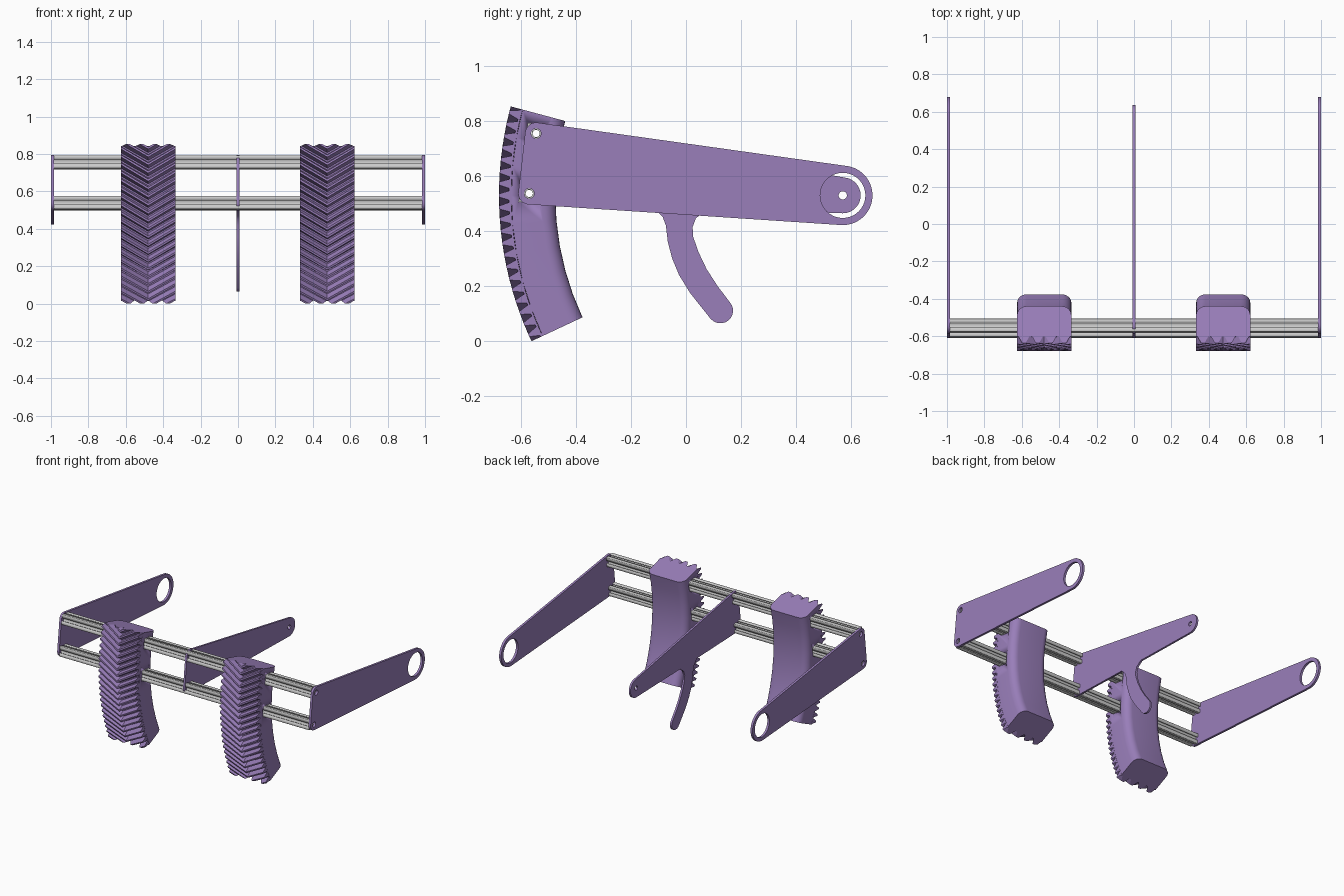
import bpy, bmesh, math
from mathutils import Matrix, Vector
from mathutils.geometry import convex_hull_2d

if "Cube" in bpy.data.objects:
    bpy.data.objects.remove(bpy.data.objects["Cube"])

PIVOT = (0.57, 0.53)                          # swing axis in (y, z)
RODS = [(-0.545, 0.755), (-0.57, 0.537)]      # rod axes in (y, z)
TILT = -math.atan2(0.025, 0.218)
HALF_W = 0.145
R_BACK, R_BASE, R_ROOT, R_TIP = 1.045, 1.205, 1.213, 1.25
A0, A1 = math.radians(-25.1), math.radians(15)

purple = bpy.data.materials.new("purple")
purple.diffuse_color = (0.32, 0.21, 0.49, 1)
purple.use_nodes = True
purple.node_tree.nodes["Principled BSDF"].inputs["Base Color"].default_value = purple.diffuse_color


def add(name, mesh, mat=None):
    ob = bpy.data.objects.new(name, mesh)
    bpy.context.collection.objects.link(ob)
    if mat:
        mesh.materials.append(mat)
    return ob


def circle(c, r, n=32):
    return [(c[0] + r * math.cos(2 * math.pi * i / n),
             c[1] + r * math.sin(2 * math.pi * i / n)) for i in range(n)]


def sheet(name, loops, x0, x1, mat=None):
    """Extrude (y, z) loops along x; inner loops become holes."""
    cu = bpy.data.curves.new(name, 'CURVE')
    cu.dimensions, cu.fill_mode, cu.extrude = '2D', 'BOTH', (x1 - x0) / 2
    for loop in loops:
        sp = cu.splines.new('POLY')
        sp.points.add(len(loop) - 1)
        for p, (a, b) in zip(sp.points, loop):
            p.co = (a, b, 0, 1)
        sp.use_cyclic_u = True
    tmp = bpy.data.objects.new("tmp", cu)
    bpy.context.collection.objects.link(tmp)
    bpy.context.view_layer.update()
    dg = bpy.context.evaluated_depsgraph_get()
    me = bpy.data.meshes.new_from_object(tmp.evaluated_get(dg))
    bpy.data.objects.remove(tmp)
    mid = (x0 + x1) / 2
    me.transform(Matrix(((0, 0, 1, mid), (1, 0, 0, 0), (0, 1, 0, 0), (0, 0, 0, 1))))
    bm = bmesh.new()
    bm.from_mesh(me)
    bmesh.ops.remove_doubles(bm, verts=bm.verts, dist=1e-5)
    bmesh.ops.recalc_face_normals(bm, faces=bm.faces)
    bm.to_mesh(me)
    bm.free()
    return add(name, me, mat)


def arm_outline(end_r):
    pts = circle(RODS[0], 0.04) + circle(RODS[1], 0.04) + circle(PIVOT, end_r, 64)
    hull = [pts[i] for i in convex_hull_2d([Vector(p) for p in pts])]
    return sorted(hull, key=lambda p: math.atan2(p[1] - 0.6, p[0]))


# side arms
rod_holes = [circle(c, 0.018) for c in RODS]
for name, x0 in (("left_arm", -1.0), ("right_arm", 0.984)):
    sheet(name, [arm_outline(0.108), circle(PIVOT, 0.082, 64)] + rod_holes,
          x0, x0 + 0.016, purple)

# centre arm with curved lever hanging from its lower edge
lever = [(-0.115, 0.482), (-0.085, 0.452), (-0.073, 0.42), (-0.066, 0.36), (-0.05, 0.30),
         (-0.025, 0.24), (0.015, 0.175), (0.088, 0.083)]
lever += [(0.125 + 0.046 * math.cos(a), 0.111 + 0.046 * math.sin(a))
          for a in [math.radians(220 + 180 * i / 12) for i in range(1, 13)]]
lever += [(0.115, 0.20), (0.075, 0.262), (0.045, 0.325), (0.026, 0.38), (0.024, 0.415),
          (0.036, 0.447), (0.075, 0.477)]
outline = arm_outline(0.065)
k = next(i for i in range(len(outline) - 1)
         if outline[i][0] < -0.3 and outline[i + 1][0] > 0.3)
outline[k + 1:k + 1] = lever
sheet("centre_arm", [outline, circle(PIVOT, 0.015)] + rod_holes, -0.007, 0.007, purple)

# slotted cross rods
side = [(-3, 10), (-3, 8.2), (-5.5, 8.2), (-5.5, 6.8), (-3.2, 4.5), (3.2, 4.5),
        (5.5, 6.8), (5.5, 8.2), (3, 8.2), (3, 10), (9.5, 10), (10, 9.5)]
cutters = []
for name, c in zip(("upper_rod", "lower_rod"), RODS):
    def place(p, turn=0.0):
        a, s = TILT + turn, 0.0035
        return (c[0] + s * (p[0] * math.cos(a) - p[1] * math.sin(a)),
                c[1] + s * (p[0] * math.sin(a) + p[1] * math.cos(a)))
    prof = [place(p, -q * math.pi / 2) for q in range(4) for p in side]
    sheet(name, [prof, circle(c, 0.013)], -0.985, 0.985)
    box = [place(p) for p in ((-10, -10), (10, -10), (10, 10), (-10, 10))]
    cut = sheet(name + "_cutter", [box], -0.9, 0.9)
    cut.hide_render = True
    cut.hide_viewport = False
    cut.display_type = 'WIRE'
    cutters.append(cut)


def polar(x, r, a):
    return Vector((x, PIVOT[0] - r * math.cos(a), PIVOT[1] + r * math.sin(a)))


def gear_body(cx):
    """Curved block with rounded back corners, swept about the pivot."""
    rad = 0.05
    sec = [(HALF_W, R_BASE), (-HALF_W, R_BASE)]
    for sx, start in ((-1, 180), (1, 270)):
        for i in range(7):
            a = math.radians(start + 15 * i)
            sec.append((sx * (HALF_W - rad) + rad * math.cos(a),
                        R_BACK + rad + rad * math.sin(a)))
    bm = bmesh.new()
    rings = [[bm.verts.new(polar(cx + x, r, A0 + (A1 - A0) * i / 8)) for x, r in sec]
             for i in range(9)]
    n = len(sec)
    for a, b in zip(rings, rings[1:]):
        for j in range(n):
            bm.faces.new((a[j], a[(j + 1) % n], b[(j + 1) % n], b[j]))
    bm.faces.new(rings[0])
    bm.faces.new(rings[-1])
    return bm


def gear_teeth(cx):
    """Chevron teeth, sheared up toward both sides and trimmed radially."""
    p = math.radians(2)
    prof = [((t + f) * p, r) for t in range(-17, 10)
            for f, r in ((-.40, R_ROOT), (-.13, R_TIP), (.13, R_TIP), (.40, R_ROOT))]
    bm = bmesh.new()
    outer, inner = [], []
    for x, lift in ((-HALF_W, 2 * p), (0, 0), (HALF_W, 2 * p)):
        outer.append([bm.verts.new(polar(cx + x, r, a + lift)) for a, r in prof])
        inner.append([bm.verts.new(polar(cx + x, R_BASE, a + lift)) for a, r in prof])
    for j in range(len(prof) - 1):
        for g in (outer, inner):
            for c in (0, 1):
                bm.faces.new((g[c][j], g[c + 1][j], g[c + 1][j + 1], g[c][j + 1]))
        for c in (0, 2):
            bm.faces.new((outer[c][j], outer[c][j + 1], inner[c][j + 1], inner[c][j]))
    for a, s in ((A0, -1), (A1, 1)):
        res = bmesh.ops.bisect_plane(
            bm, geom=bm.verts[:] + bm.edges[:] + bm.faces[:], dist=1e-6,
            plane_co=(0, *PIVOT), plane_no=Vector((0, math.sin(a), math.cos(a))) * s,
            clear_outer=True)
        edges = [e for e in res['geom_cut'] if isinstance(e, bmesh.types.BMEdge)]
        bmesh.ops.edgeloop_fill(bm, edges=edges)
    return bm


# two toothed sector blocks
for side_name, cx in (("left", -0.48), ("right", 0.477)):
    for part, build in (("sector_body", gear_body), ("sector_teeth", gear_teeth)):
        bm = build(cx)
        bmesh.ops.recalc_face_normals(bm, faces=bm.faces)
        me = bpy.data.meshes.new(part)
        bm.to_mesh(me)
        bm.free()
        ob = add(f"{side_name}_{part}", me, purple)
        if part == "sector_body":
            for cut in cutters:
                mod = ob.modifiers.new("rod_slot", 'BOOLEAN')
                mod.object, mod.operation, mod.solver = cut, 'DIFFERENCE', 'EXACT'
            bpy.ops.object.select_all(action='DESELECT')
            ob.select_set(True)
            bpy.context.view_layer.objects.active = ob
            bpy.ops.object.shade_smooth_by_angle(angle=math.radians(35))
